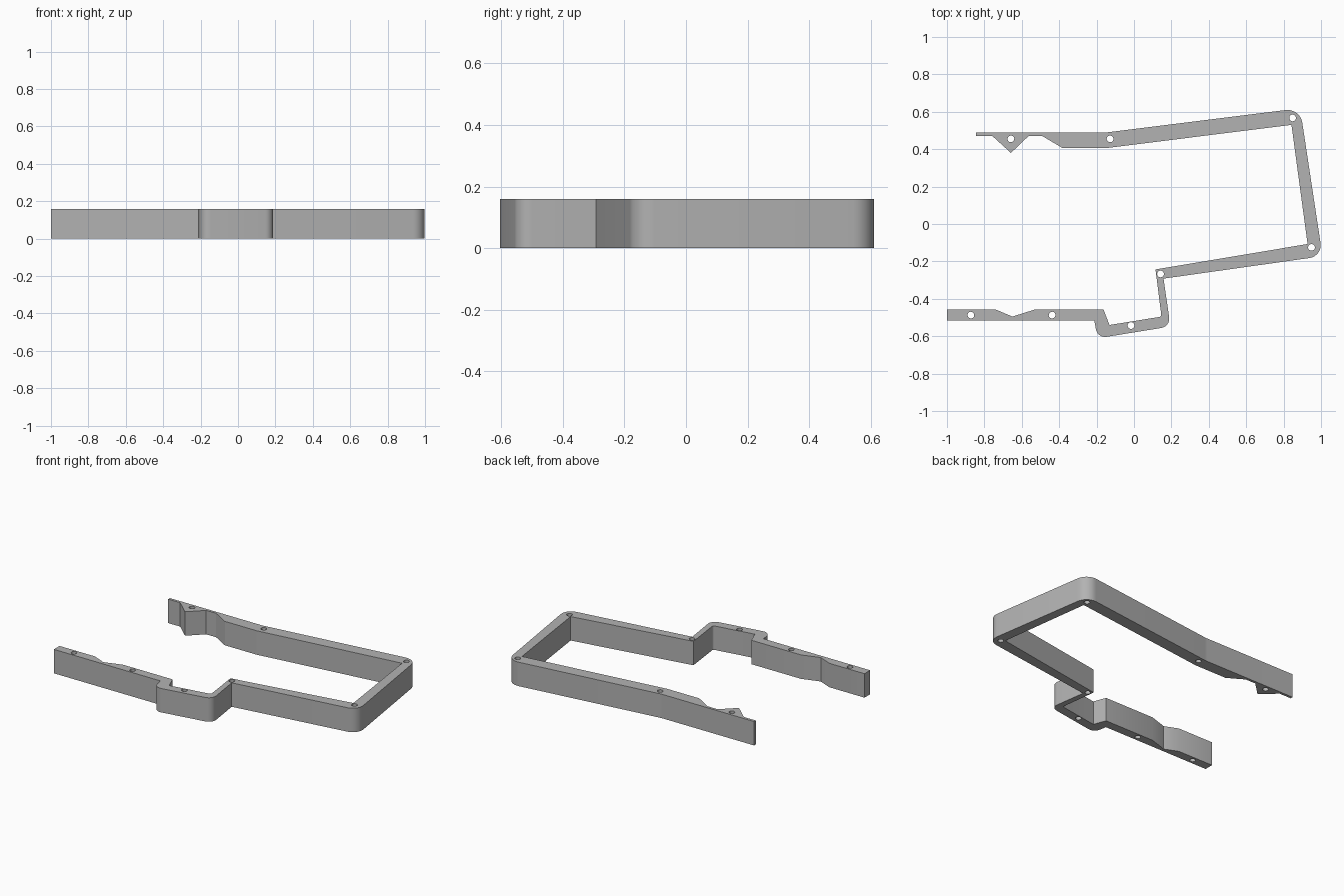
import bpy, bmesh, math
from mathutils import Vector

if "Cube" in bpy.data.objects:
    bpy.data.objects.remove(bpy.data.objects["Cube"])

HEIGHT = 0.16
HOLE_R = 0.018

# Outline of the bracket: x, y, corner radius
OUTLINE = [
    (-0.845, 0.488, 0), (-0.16, 0.488, 0.15), (0.888, 0.619, 0.08), (1.008, -0.172, 0.07),
    (0.158, -0.292, 0), (0.195, -0.548, 0.05), (-0.195, -0.611, 0.05), (-0.212, -0.517, 0),
    (-1.0, -0.517, 0), (-1.0, -0.457, 0), (-0.74, -0.457, 0), (-0.65, -0.495, 0),
    (-0.53, -0.457, 0), (-0.163, -0.457, 0), (-0.131, -0.54, 0), (0.147, -0.495, 0.012),
    (0.115, -0.243, 0), (0.928, -0.107, 0), (0.842, 0.53, 0), (-0.147, 0.406, 0.1),
    (-0.382, 0.406, 0), (-0.49, 0.47, 0), (-0.564, 0.47, 0), (-0.658, 0.38, 0),
    (-0.757, 0.47, 0), (-0.845, 0.47, 0),
]
HOLES = [(-0.658, 0.455), (-0.128, 0.455), (0.848, 0.567), (0.949, -0.125),
         (0.142, -0.267), (-0.016, -0.543), (-0.438, -0.487), (-0.872, -0.487)]


def rounded(outline, steps=8):
    """Replace each corner that has a radius with a tangent arc."""
    pts = []
    for i, (x, y, r) in enumerate(outline):
        p = Vector((x, y))
        if r == 0:
            pts.append(p)
            continue
        a = (Vector(outline[i - 1][:2]) - p).normalized()
        b = (Vector(outline[(i + 1) % len(outline)][:2]) - p).normalized()
        half = a.angle(b) / 2
        centre = p + (a + b).normalized() * r / math.sin(half)
        start = p + a * r / math.tan(half) - centre
        end = p + b * r / math.tan(half) - centre
        turn = math.atan2(start.x * end.y - start.y * end.x, start.dot(end))
        for k in range(steps + 1):
            t = turn * k / steps
            pts.append(centre + Vector((start.x * math.cos(t) - start.y * math.sin(t),
                                        start.x * math.sin(t) + start.y * math.cos(t))))
    return pts


def circle(x, y, n=24):
    return [Vector((x + HOLE_R * math.cos(2 * math.pi * k / n),
                    y + HOLE_R * math.sin(2 * math.pi * k / n))) for k in range(n)]


# Flat profile with screw holes, extruded upwards
bm = bmesh.new()
edges = []
for loop in [rounded(OUTLINE)] + [circle(*h) for h in HOLES]:
    vs = [bm.verts.new((p.x, p.y, 0)) for p in loop]
    edges += [bm.edges.new((vs[i - 1], vs[i])) for i in range(len(vs))]
bmesh.ops.triangle_fill(bm, edges=edges, use_beauty=True, normal=(0, 0, 1))
top = bmesh.ops.extrude_face_region(bm, geom=bm.faces[:], use_keep_orig=True)
bmesh.ops.translate(bm, vec=(0, 0, HEIGHT),
                    verts=[g for g in top["geom"] if isinstance(g, bmesh.types.BMVert)])
bmesh.ops.recalc_face_normals(bm, faces=bm.faces[:])
mesh = bpy.data.meshes.new("bracket_frame")
bm.to_mesh(mesh)
bm.free()

grey = bpy.data.materials.new("grey")
grey.diffuse_color = (0.45, 0.45, 0.45, 1)
grey.use_nodes = True
grey.node_tree.nodes["Principled BSDF"].inputs["Base Color"].default_value = grey.diffuse_color
mesh.materials.append(grey)
frame = bpy.data.objects.new("bracket_frame", mesh)
bpy.context.collection.objects.link(frame)
bpy.context.view_layer.objects.active = frame
frame.select_set(True)
bpy.ops.object.shade_smooth_by_angle(angle=math.radians(30))
